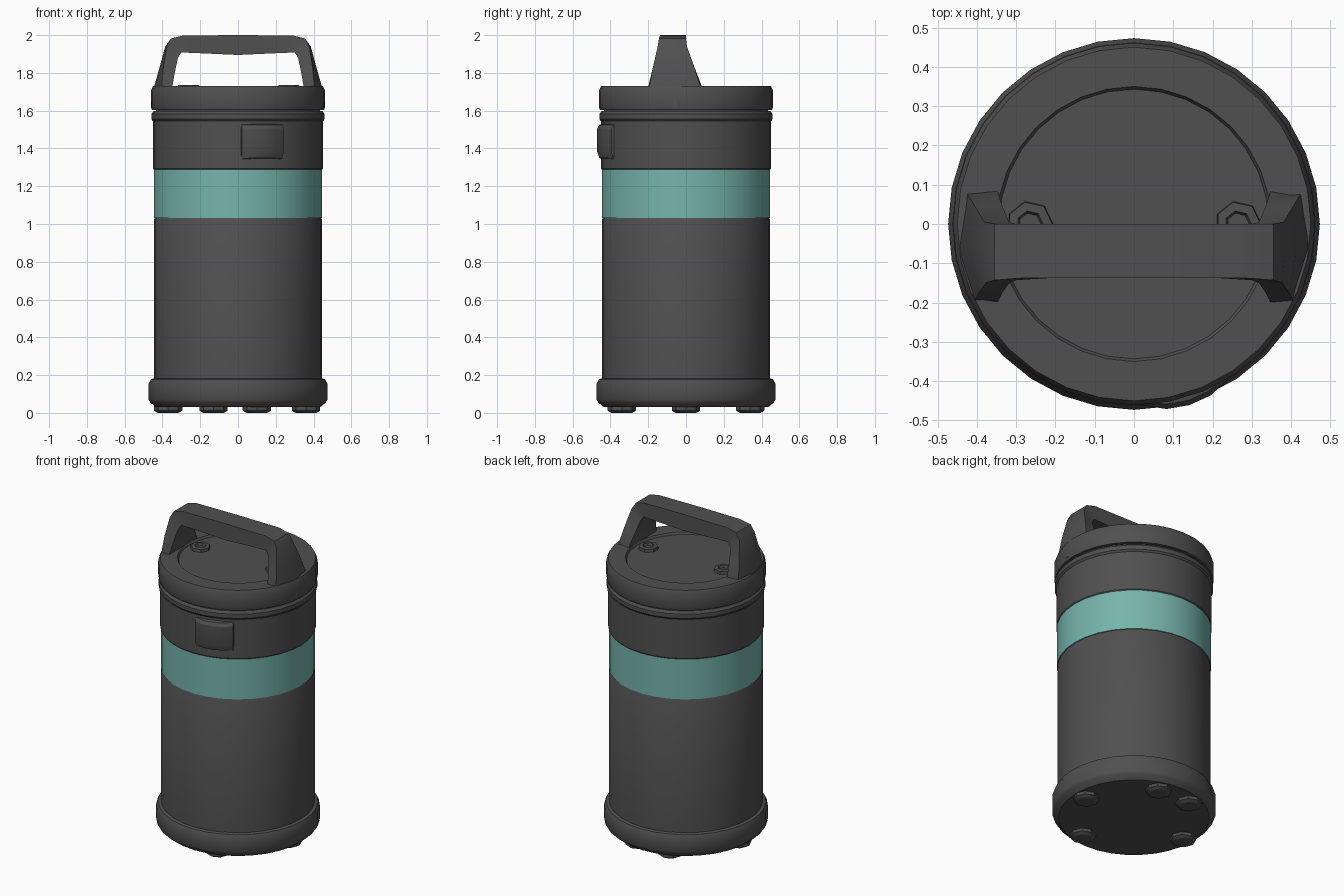
import bpy, bmesh, math

if "Cube" in bpy.data.objects:
    bpy.data.objects.remove(bpy.data.objects["Cube"])

SIDES = 32


def material(name, rgb):
    m = bpy.data.materials.new(name)
    m.diffuse_color = (*rgb, 1)
    m.use_nodes = True
    m.node_tree.nodes["Principled BSDF"].inputs["Base Color"].default_value = m.diffuse_color
    return m


GREY = material("charcoal grey", (0.08, 0.08, 0.08))
TEAL = material("soft teal", (0.18, 0.46, 0.41))


def finish(name, bm, mat, angle=30):
    bmesh.ops.remove_doubles(bm, verts=bm.verts, dist=1e-5)
    bmesh.ops.recalc_face_normals(bm, faces=bm.faces)
    me = bpy.data.meshes.new(name)
    bm.to_mesh(me)
    bm.free()
    me.materials.append(mat)
    me.shade_smooth()
    me.set_sharp_from_angle(angle=math.radians(angle))
    ob = bpy.data.objects.new(name, me)
    bpy.context.collection.objects.link(ob)
    return ob


def lathe(name, profile, mat, sides=SIDES, centre=(0, 0), cap=True):
    """Revolve (radius, z) points, closing both ends with flat caps."""
    bm = bmesh.new()
    rings = []
    for r, z in profile:
        rings.append([bm.verts.new((centre[0] + r * math.cos(2 * math.pi * i / sides),
                                    centre[1] + r * math.sin(2 * math.pi * i / sides), z))
                      for i in range(sides)])
    for a, b in zip(rings, rings[1:]):
        for i in range(sides):
            j = (i + 1) % sides
            bm.faces.new((a[i], a[j], b[j], b[i]))
    if cap:
        bm.faces.new(rings[0])
        bm.faces.new(rings[-1])
    return finish(name, bm, mat)


def loft(name, sections, mat, angle=30):
    """Skin a row of equal-sized cross-sections."""
    bm = bmesh.new()
    rings = [[bm.verts.new(p) for p in s] for s in sections]
    n = len(rings[0])
    for a, b in zip(rings, rings[1:]):
        for i in range(n):
            j = (i + 1) % n
            bm.faces.new((a[i], a[j], b[j], b[i]))
    bm.faces.new(rings[0])
    bm.faces.new(rings[-1])
    return finish(name, bm, mat, angle)


# Canister shell, bottom to top
lathe("base_ring", [(0.435, 0.03), (0.465, 0.055), (0.473, 0.07), (0.473, 0.155),
                    (0.462, 0.178), (0.435, 0.185)], GREY)
lathe("lower_body", [(0.444, 0.17), (0.444, 1.025), (0.44, 1.033)], GREY)
lathe("colour_band", [(0.446, 1.033), (0.446, 1.29)], TEAL)
lathe("upper_body", [(0.443, 1.285), (0.45, 1.295), (0.45, 1.545)], GREY)
lathe("collar", [(0.445, 1.538), (0.459, 1.555), (0.459, 1.582), (0.448, 1.597)], GREY)
lathe("neck", [(0.435, 1.59), (0.435, 1.62)], GREY)
lathe("lid", [(0.43, 1.604), (0.456, 1.604), (0.461, 1.62), (0.461, 1.705), (0.45, 1.73),
              (0.35, 1.73), (0.343, 1.717)], GREY)

# Feet under the base
for k, pos in enumerate([(0.36, 0), (0.1, 0.34), (-0.13, 0.34), (-0.37, 0), (0.1, -0.34)]):
    lathe(f"foot_{k + 1}", [(0.055, 0), (0.075, 0.012), (0.075, 0.04)], GREY, 8, pos)

# Lid bolts with a sunken centre
for side, x in (("left", -0.265), ("right", 0.265)):
    lathe(f"lid_bolt_{side}", [(0.06, 1.71), (0.057, 1.735), (0.034, 1.737), (0.028, 1.722)],
          GREY, 7, (x, 0))


# Carry handle: each section is outer front, outer middle, outer back, inner back, inner front
def section(xo, zo, xi, zi, y0, y1, bow=0.0):
    ym = (y0 + y1) / 2
    return [(xo - bow, y0, zo), (xo, ym, zo), (xo - bow * 0.5, y1, zo), (xi, y1, zi), (xi, y0, zi)]


half = [section(0.459, 1.62, 0.35, 1.62, -0.20, 0.085, 0.045),
        section(0.452, 1.70, 0.348, 1.725, -0.20, 0.085, 0.045),
        section(0.415, 1.83, 0.335, 1.80, -0.175, 0.045, 0.02),
        section(0.385, 1.94, 0.318, 1.88, -0.15, 0.005, 0.008),
        section(0.355, 1.982, 0.30, 1.908, -0.143, 0.0),
        section(0.29, 1.998, 0.22, 1.905, -0.138, 0.0),
        section(0.0, 2.0, 0.0, 1.895, -0.138, 0.0)]
mirrored = [[(-x, y, z) for x, y, z in s] for s in reversed(half[:-1])]
loft("carry_handle", half + mirrored, GREY, 25)

# Front latch: a curved plate with sloping edges, wrapped round the body
latch = []
for deg, r, z0, z1 in [(-15.5, 0.43, 1.32, 1.535), (-14.5, 0.462, 1.345, 1.525),
                       (-7, 0.478, 1.35, 1.525), (0, 0.482, 1.35, 1.525),
                       (7, 0.478, 1.35, 1.525), (14.5, 0.462, 1.345, 1.525),
                       (15.5, 0.43, 1.32, 1.535)]:
    a = math.radians(17 + deg)
    s, c = math.sin(a), -math.cos(a)
    latch.append([(s * q, c * q, z) for q, z in
                  [(0.42, z0 - 0.01), (r - 0.012, z0), (r, z0 + 0.035), (r, z1 - 0.02),
                   (r - 0.012, z1), (0.42, z1 + 0.01)]])
loft("front_latch", latch, GREY, 20)
